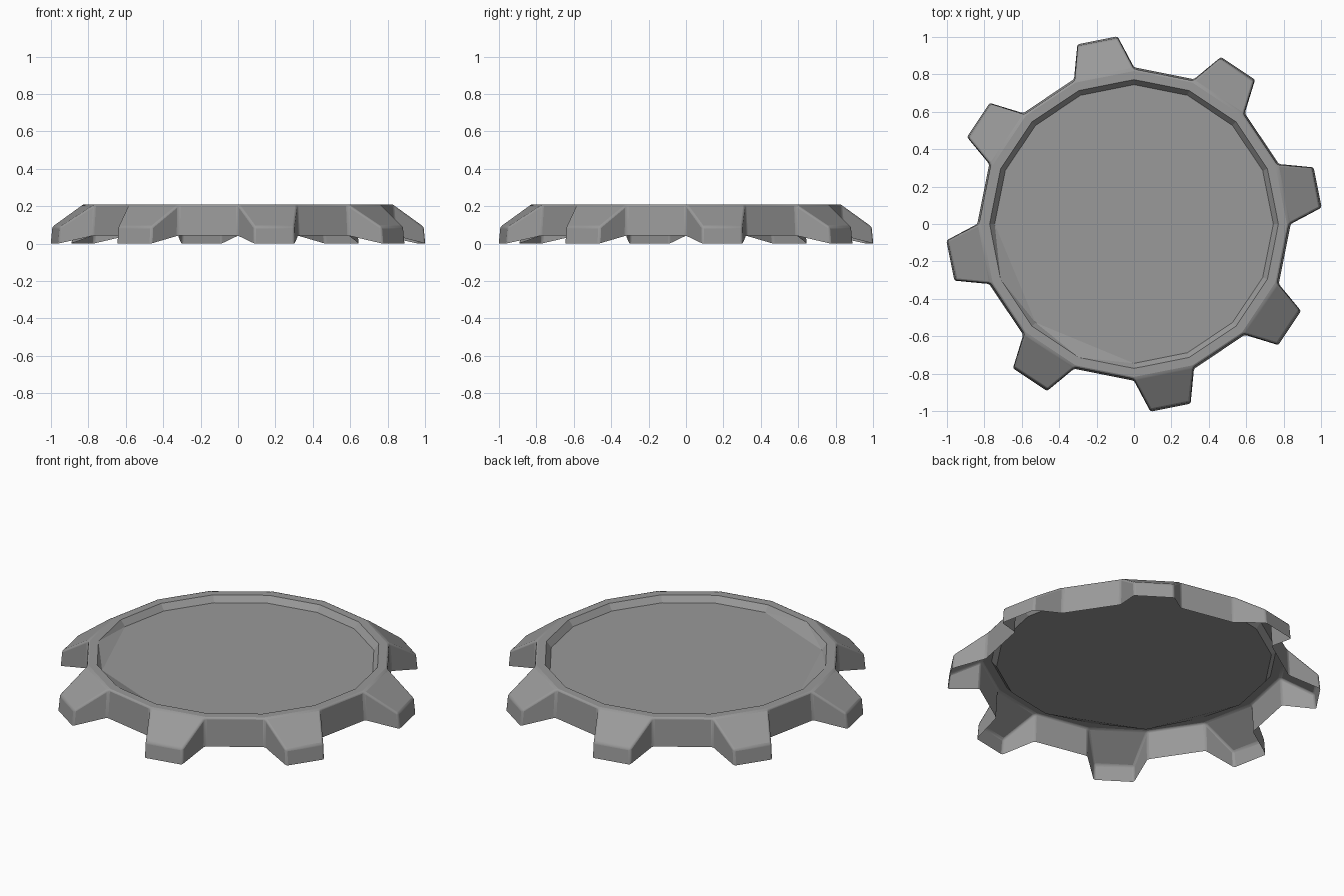
import bpy, bmesh
from math import radians, cos, sin

cube = bpy.data.objects.get("Cube")
if cube:
    bpy.data.objects.remove(cube)

grey = bpy.data.materials.new("plain_grey")
grey.use_nodes = True
colour = (0.32, 0.32, 0.32, 1)
grey.diffuse_color = colour
grey.node_tree.nodes["Principled BSDF"].inputs["Base Color"].default_value = colour

TOP, FLOOR, HEM = 0.21, 0.175, 0.042
RIM_IN, SIDES = 0.772, 16
STEP = 360 / SIDES


def polar(bm, r, deg, z):
    a = radians(deg)
    return bm.verts.new((r * cos(a), r * sin(a), z))


def finish(bm, name):
    mesh = bpy.data.meshes.new(name)
    bm.to_mesh(mesh)
    bm.free()
    mesh.materials.append(grey)
    obj = bpy.data.objects.new(name, mesh)
    bpy.context.collection.objects.link(obj)
    return obj


def ring(bm, r, z):
    return [polar(bm, r, i * STEP, z) for i in range(SIDES)]


# Toothed shell: flat rim, skirt wall and hollow teeth open underneath
bm = bmesh.new()
inner = ring(bm, RIM_IN, TOP)
outer = ring(bm, 0.828, TOP)
hem = ring(bm, 0.838, HEM)
for i in range(SIDES):
    j = (i + 1) % SIDES
    bm.faces.new((inner[i], outer[i], outer[j], inner[j]))
    if i % 2:
        bm.faces.new((outer[i], hem[i], hem[j], outer[j]))
        continue
    # Tooth: sloping top, upright tip and two tapering cheeks
    near, far = i * STEP + 5, (i + 1) * STEP - 5
    t0, t1 = polar(bm, 0.998, near, 0.09), polar(bm, 0.998, far, 0.09)
    b0, b1 = polar(bm, 1.007, near, 0), polar(bm, 1.007, far, 0)
    bm.faces.new((outer[i], t0, t1, outer[j]))
    bm.faces.new((t0, b0, b1, t1))
    bm.faces.new((outer[i], hem[i], b0, t0))
    bm.faces.new((outer[j], t1, b1, hem[j]))
shell = finish(bm, "toothed_shell")
bevel = shell.modifiers.new("soft_edges", "BEVEL")
bevel.width = 0.01
bevel.segments = 2
bevel.limit_method = "ANGLE"
bevel.angle_limit = radians(25)

# Recessed panel: a shallow dish with two corners left folded up to the rim
bm = bmesh.new()
lip = ring(bm, RIM_IN, TOP)
folded = (9, 11)
base = {i: polar(bm, 0.745, i * STEP, FLOOR) for i in range(SIDES) if i not in folded}
bm.faces.new(list(base.values()))
for i in range(SIDES):
    j = (i + 1) % SIDES
    corners = [lip[i], lip[j], base.get(j), base.get(i)]
    bm.faces.new([v for v in corners if v])
    if i in folded:
        bm.faces.new((base[i - 1], lip[i], base[j]))
bmesh.ops.recalc_face_normals(bm, faces=bm.faces)
bm.normal_update()
if max(bm.faces, key=lambda f: f.calc_area()).normal.z < 0:
    bmesh.ops.reverse_faces(bm, faces=bm.faces)
finish(bm, "recessed_panel")

# Smooth shading across the small bevels, crisp elsewhere
bpy.ops.object.select_all(action="DESELECT")
shell.select_set(True)
bpy.context.view_layer.objects.active = shell
bpy.ops.object.shade_smooth_by_angle(angle=radians(30))
